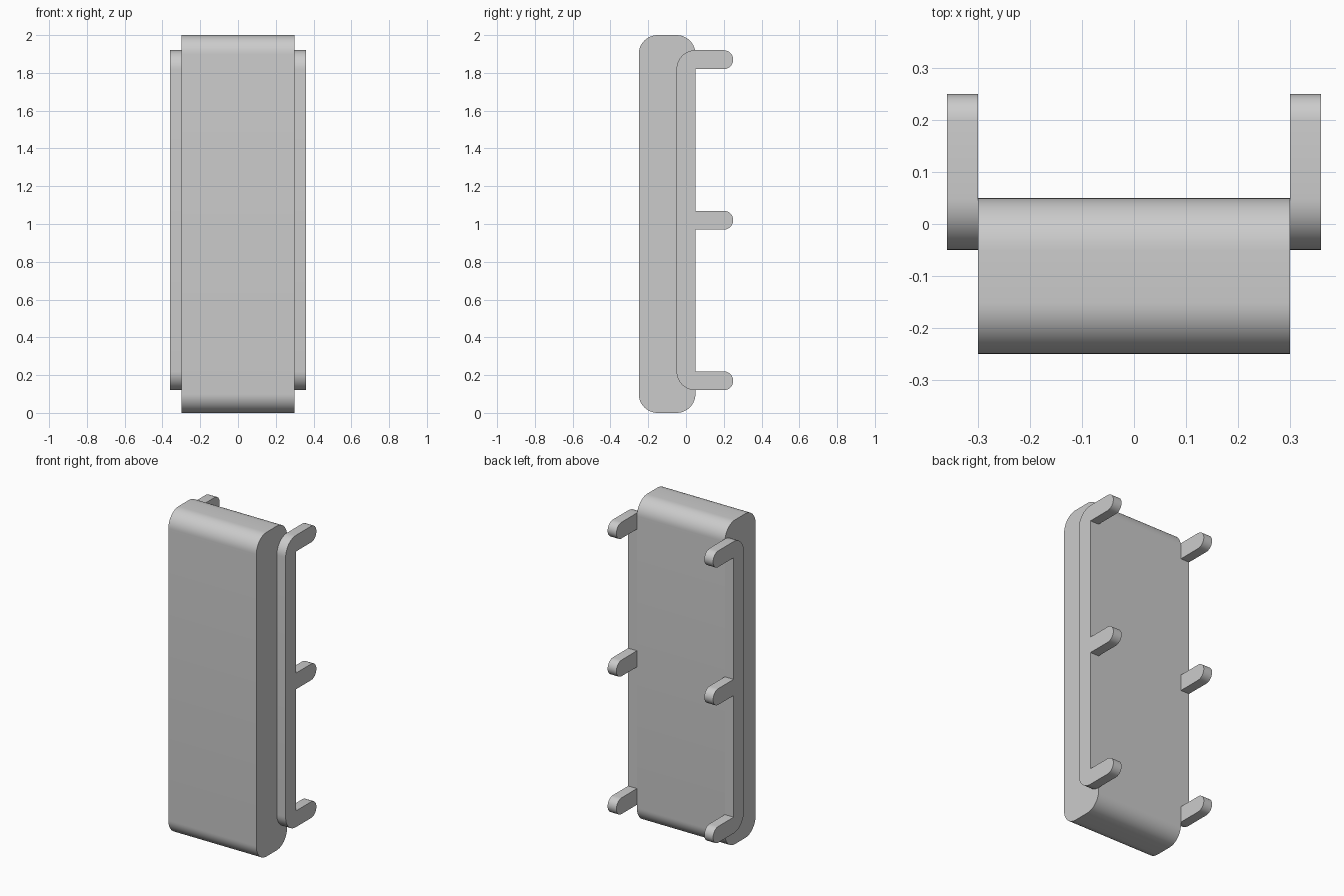
import bpy, bmesh
from math import sin, cos, radians

if "Cube" in bpy.data.objects:
    bpy.data.objects.remove(bpy.data.objects["Cube"])


def arc(cy, cz, r, a0, a1, n=12):
    """Points on a circular arc in the YZ plane, angles in degrees."""
    return [(cy + r * cos(radians(a0 + (a1 - a0) * i / n)),
             cz + r * sin(radians(a0 + (a1 - a0) * i / n))) for i in range(n + 1)]


def extrude_profile(name, profile, x0, x1):
    """Extrude a closed YZ profile from x0 to x1."""
    bm = bmesh.new()
    face = bm.faces.new([bm.verts.new((x0, y, z)) for y, z in profile])
    new = bmesh.ops.extrude_face_region(bm, geom=[face], use_keep_orig=True)
    moved = [v for v in new["geom"] if isinstance(v, bmesh.types.BMVert)]
    bmesh.ops.translate(bm, verts=moved, vec=(x1 - x0, 0, 0))
    bmesh.ops.recalc_face_normals(bm, faces=bm.faces)
    mesh = bpy.data.meshes.new(name)
    bm.to_mesh(mesh)
    bm.free()
    obj = bpy.data.objects.new(name, mesh)
    bpy.context.collection.objects.link(obj)
    bpy.ops.object.select_all(action='DESELECT')
    obj.select_set(True)
    bpy.context.view_layer.objects.active = obj
    bpy.ops.object.shade_smooth_by_angle(angle=radians(30))
    return obj


# Main slab with rounded top and bottom edges
R = 0.1
slab = (arc(0.05 - R, 2 - R, R, 0, 90) + arc(-0.25 + R, 2 - R, R, 90, 180)
        + arc(-0.25 + R, R, R, 180, 270) + arc(0.05 - R, R, R, 270, 360))
extrude_profile("slab_body", slab, -0.3, 0.3)

# Side bracket: spine with rounded outer corners and three round-ended prongs
bracket = arc(0.05, 0.22, 0.1, 180, 270)
for z in (0.17, 1.02, 1.87):
    if z != 0.17:
        bracket.append((0.05, z - 0.05))
    bracket += arc(0.20, z, 0.05, -90, 90)
    if z != 1.87:
        bracket.append((0.05, z + 0.05))
bracket += arc(0.05, 1.82, 0.1, 90, 180)
side = extrude_profile("side_bracket", bracket, 0.3, 0.36)
side.modifiers.new("mirror", 'MIRROR').use_mirror_merge = False
